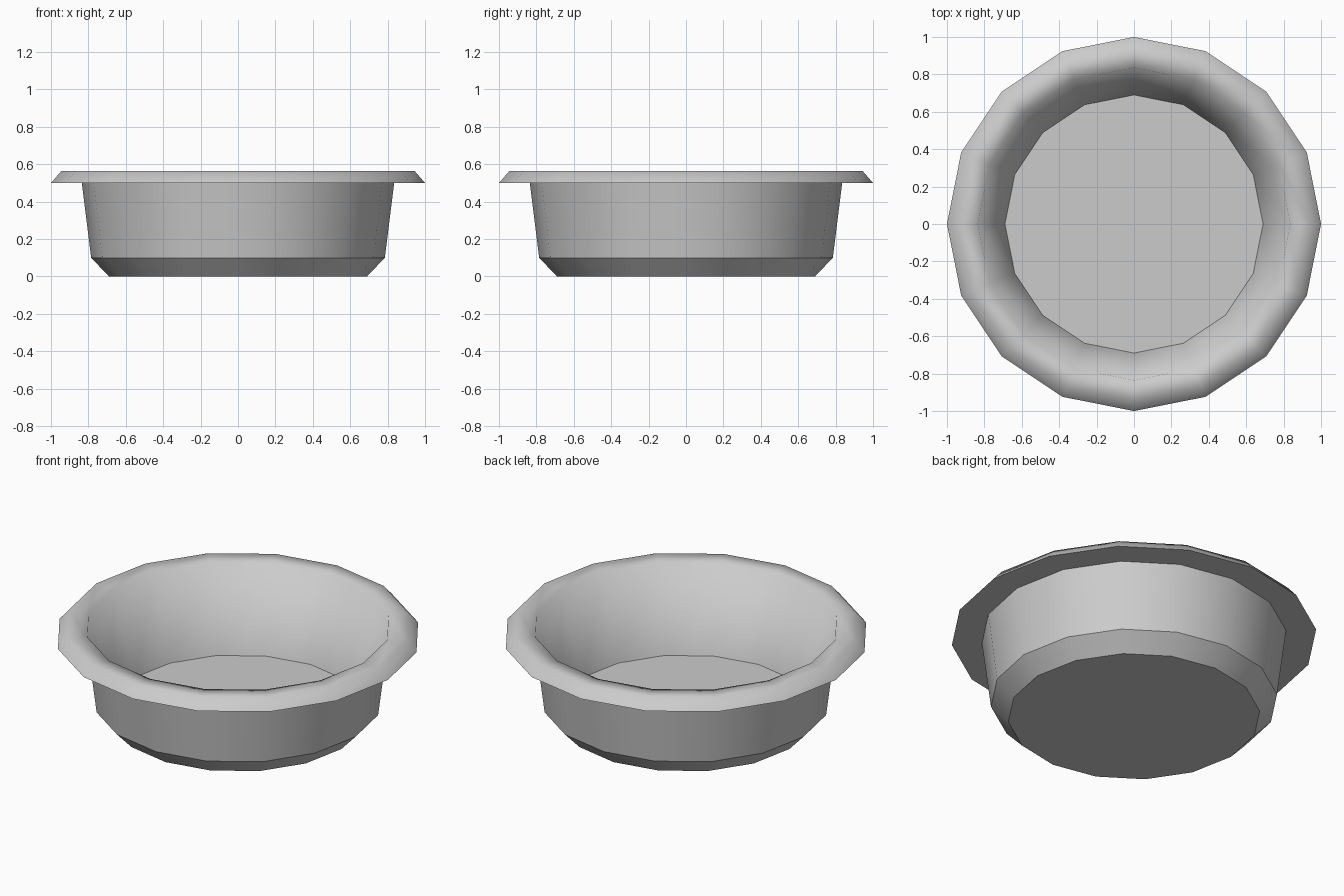
import bpy, bmesh, math

if "Cube" in bpy.data.objects:
    bpy.data.objects.remove(bpy.data.objects["Cube"])

SIDES = 16
# Bowl profile from underside to inner floor: radius, height, crease is sharp
PROFILE = [
    (0.69, 0.0, True),
    (0.785, 0.10, True),
    (0.835, 0.50, True),
    (1.0, 0.50, True),
    (0.945, 0.563, False),
    (0.836, 0.558, False),
    (0.69, 0.063, True),
]


def ring(bm, r, z):
    step = 2 * math.pi / SIDES
    return [bm.verts.new((r * math.cos(i * step), r * math.sin(i * step), z))
            for i in range(SIDES)]


# Bowl: revolved low-poly shell with closed underside and floor
bm = bmesh.new()
rings = [ring(bm, r, z) for r, z, _ in PROFILE]
for a, b in zip(rings, rings[1:]):
    for i in range(SIDES):
        j = (i + 1) % SIDES
        bm.faces.new((a[i], a[j], b[j], b[i]))
bm.faces.new(rings[0][::-1])
bm.faces.new(rings[-1])

# Smooth shading with hard creases, soft only over the rim
for f in bm.faces:
    f.smooth = True
for verts, (_, _, sharp) in zip(rings, PROFILE):
    for i in range(SIDES):
        bm.edges.get((verts[i], verts[(i + 1) % SIDES])).smooth = not sharp

bmesh.ops.recalc_face_normals(bm, faces=bm.faces)
mesh = bpy.data.meshes.new("bowl")
bm.to_mesh(mesh)
bm.free()
bowl = bpy.data.objects.new("bowl", mesh)
bpy.context.collection.objects.link(bowl)
